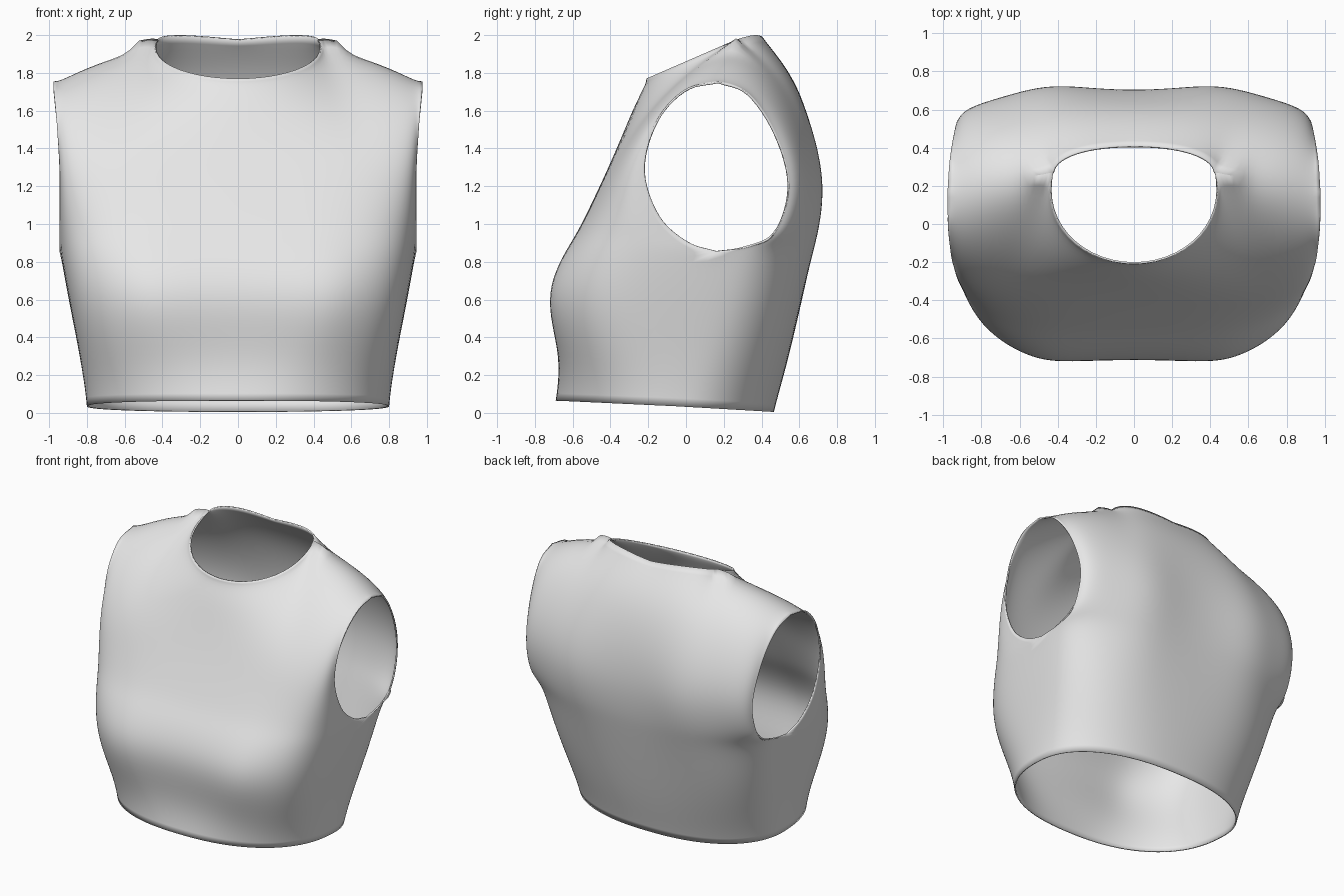
import bpy, bmesh
from math import sin, cos, pi, exp
from mathutils import Vector

if "Cube" in bpy.data.objects:
    bpy.data.objects.remove(bpy.data.objects["Cube"], do_unlink=True)

STEPS, COLS, NECK_COLS = 6, 36, 14

# Side seam from hem to armpit, then the two armhole edges up to the shoulder tip
SEAM = [(.80, -.05, .035), (.84, 0, .3), (.90, .08, .6), (.945, .16, .855)]
TIP = (.978, .17, 1.755)
FRONT_ARM = [SEAM[-1], (.945, .01, .905), (.945, -.14, 1.04), (.945, -.22, 1.28),
             (.96, -.16, 1.54), (.975, -.01, 1.71), TIP]
BACK_ARM = [SEAM[-1], (.935, .34, .88), (.925, .47, .95), (.925, .545, 1.2),
            (.945, .47, 1.48), (.967, .33, 1.69), TIP]

# Centre lines from hem to neckline
FRONT_MID = [(0, -.69, .065), (0, -.665, .3), (0, -.705, .6), (0, -.645, .82),
             (0, -.575, .95), (0, -.505, 1.1), (0, -.42, 1.28), (0, -.335, 1.48),
             (0, -.27, 1.65), (0, -.21, 1.77)]
BACK_MID = [(0, .465, .005), (0, .54, .27), (0, .61, .58), (0, .66, .83),
            (0, .68, .95), (0, .695, 1.1), (0, .695, 1.27), (0, .665, 1.5),
            (0, .575, 1.77), (0, .41, 1.98)]


def spline(keys):
    """Smooth curve through the keys, STEPS samples per span."""
    k = [Vector(p) for p in keys]
    k = [2 * k[0] - k[1]] + k + [2 * k[-1] - k[-2]]
    out = []
    for a, b, c, d in zip(k, k[1:], k[2:], k[3:]):
        for i in range(STEPS):
            t = i / STEPS
            out.append(b + (c - a) * t / 2 + (2 * a - 5 * b + 4 * c - d) * t * t / 2
                       + (3 * b - a - 3 * c + d) * t ** 3 / 2)
    return out + [Vector(keys[-1])]


def smooth(t):
    t = min(max(t, 0), 1)
    return t * t * (3 - 2 * t)


def top_edge(j, side):
    """Neckline followed by the gently arched shoulder seam."""
    neck_side = Vector((.424, .27, 1.978))
    if j >= NECK_COLS:
        t = (j - NECK_COLS) / (COLS - NECK_COLS)
        arch = Vector((0, 0, .04 * sin(pi * t ** .7)))
        return neck_side.lerp(Vector(TIP), t) + arch
    t = 1 - j / NECK_COLS
    if side < 0:
        a = t * (pi / 2 + .27) - .27
        y = .17 - .38 * sin(a)
        return Vector((.44 * cos(a), y, 1.77 + .434 * (y + .21)))
    a = t * pi / 2
    return Vector((neck_side.x * cos(a) ** .9, .27 + .14 * sin(a),
                   1.978 + .022 * sin(pi * t)))


def loft(mid, edge, u, v, side):
    """Rounded cross-section from the centre line to the side."""
    fullest = 3.9 if side < 0 else 2.8
    power = 2.3 + (fullest - 2.3) * smooth(v / 2) * (1 - smooth((v - 3) / 5.5))
    a = u * pi / 2
    e = 2 / power
    p = edge.lerp(mid, max(cos(a), 0) ** e)
    p.x = edge.x * sin(a) ** e
    return p


def panel(bm, mid_keys, arm_keys, side):
    mid = spline(mid_keys)
    edge = spline(SEAM)[:-1] + spline(arm_keys)
    height, spread, size = (.6, .26, .06) if side < 0 else (1.15, .45, .045)
    grid = []
    for i, (m, s) in enumerate(zip(mid, edge)):
        v = i / STEPS
        row = []
        for j in range(COLS + 1):
            u = j / COLS
            p = loft(m, s, u, v, side)
            # Fullness over the bust and shoulder blades
            wide = exp(-((p.x - .43) / .22) ** 2) * (1 - smooth(u * 3 - 2))
            p.y += side * size * wide * exp(-((p.z - height) / spread) ** 2)
            # Pull the upper rows up to the neckline and shoulder
            if v > 6:
                t = ((v - 6) / 3) ** 2
                p += (top_edge(j, side) - loft(mid[-1], edge[-1], u, 9, side)) * t
            row.append(bm.verts.new(p))
        grid.append(row)
    for a, b in zip(grid, grid[1:]):
        for j in range(COLS):
            quad = [a[j], a[j + 1], b[j + 1], b[j]]
            bm.faces.new(quad if side < 0 else quad[::-1])


# Front and back panels joined at the seams, then mirrored to the other side
bm = bmesh.new()
panel(bm, FRONT_MID, FRONT_ARM, -1)
panel(bm, BACK_MID, BACK_ARM, 1)
half = bm.faces[:]
copy = bmesh.ops.duplicate(bm, geom=bm.verts[:] + bm.edges[:] + half)["geom"]
for v in copy:
    if isinstance(v, bmesh.types.BMVert):
        v.co.x *= -1
bmesh.ops.reverse_faces(bm, faces=[f for f in copy if isinstance(f, bmesh.types.BMFace)])
bmesh.ops.remove_doubles(bm, verts=bm.verts, dist=.0005)

# Relax the cloth while the hem, neckline and armholes stay in place
inner = [v for v in bm.verts if not v.is_boundary]
for _ in range(28):
    bmesh.ops.smooth_vert(bm, verts=inner, factor=.5,
                          use_axis_x=True, use_axis_y=True, use_axis_z=True)

mesh = bpy.data.meshes.new("sleeveless_top")
bm.to_mesh(mesh)
bm.free()
top = bpy.data.objects.new("sleeveless_top", mesh)
bpy.context.collection.objects.link(top)

# Fabric colour
fabric = bpy.data.materials.new("light_grey_fabric")
fabric.use_nodes = True
grey = (.8, .8, .8, 1)
fabric.diffuse_color = grey
fabric.node_tree.nodes["Principled BSDF"].inputs["Base Color"].default_value = grey
mesh.materials.append(fabric)

# Smooth cloth with a thin thickness
bpy.context.view_layer.objects.active = top
top.select_set(True)
bpy.ops.object.shade_smooth_by_angle(angle=.8)
shell = top.modifiers.new("cloth_thickness", "SOLIDIFY")
shell.thickness = .01
shell.offset = -1
